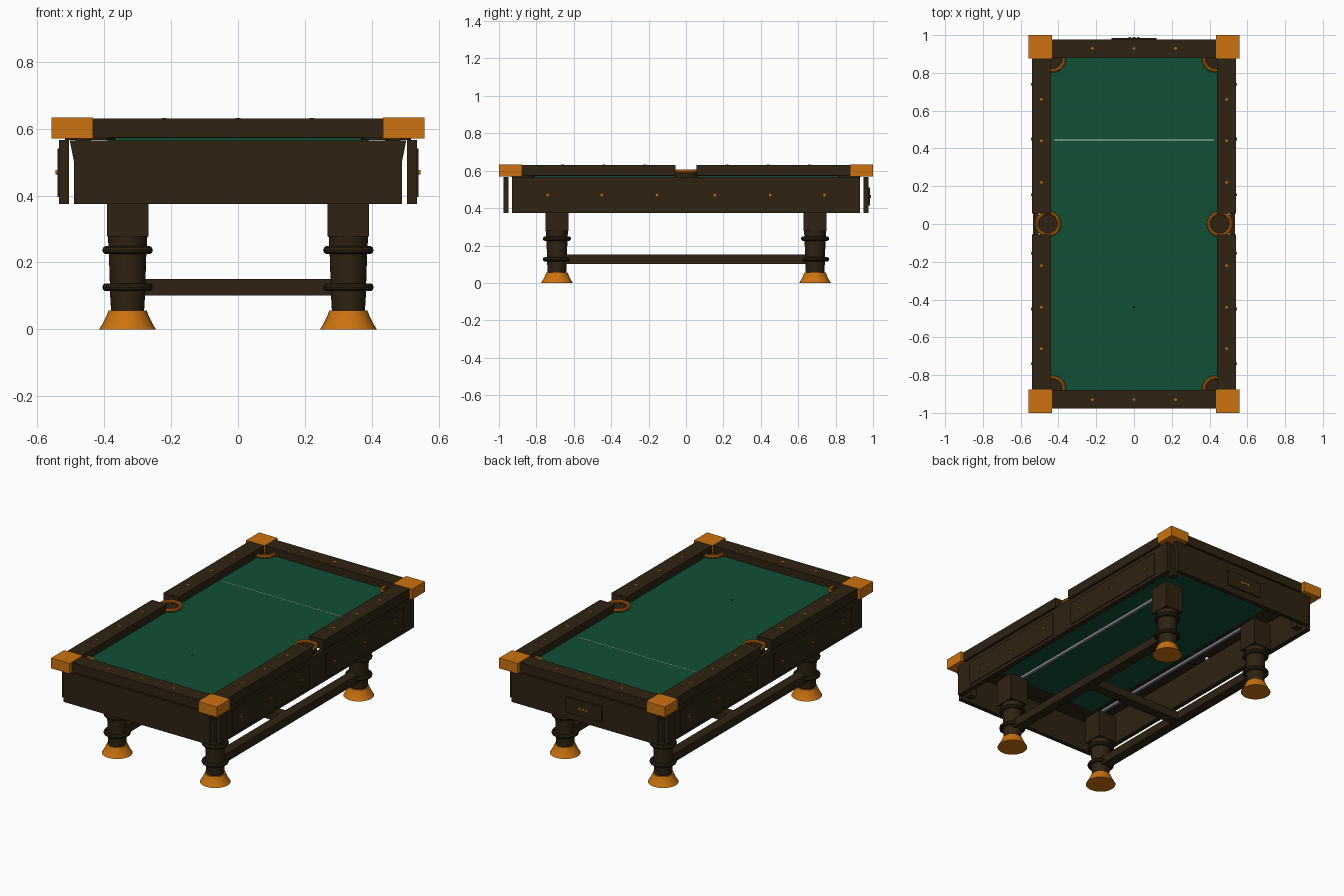
import bpy, bmesh, math
from mathutils import Vector

cube = bpy.data.objects.get("Cube")
if cube:
    bpy.data.objects.remove(cube, do_unlink=True)


def material(name, r, g, b):
    m = bpy.data.materials.new(name)
    m.diffuse_color = (r, g, b, 1)
    m.use_nodes = True
    bsdf = next(n for n in m.node_tree.nodes if n.type == 'BSDF_PRINCIPLED')
    bsdf.inputs["Base Color"].default_value = (r, g, b, 1)
    bsdf.inputs["Roughness"].default_value = 0.6
    return m


WOOD = material("dark wood", 0.028, 0.016, 0.006)
BRASS = material("orange brass", 0.60, 0.17, 0.005)
CLOTH = material("green cloth", 0.005, 0.080, 0.036)
CHALK = material("chalk white", 0.6, 0.65, 0.6)
STEEL = material("grey steel", 0.25, 0.25, 0.30)
SPOT = material("black spot", 0.005, 0.005, 0.005)


def finish(name, bm, mat, smooth=False):
    bmesh.ops.recalc_face_normals(bm, faces=bm.faces)
    me = bpy.data.meshes.new(name)
    bm.to_mesh(me)
    bm.free()
    me.materials.append(mat)
    ob = bpy.data.objects.new(name, me)
    bpy.context.collection.objects.link(ob)
    if smooth:
        bpy.ops.object.select_all(action='DESELECT')
        ob.select_set(True)
        bpy.context.view_layer.objects.active = ob
        bpy.ops.object.shade_smooth_by_angle(angle=math.radians(35))
    return ob


def box(name, xs, ys, zs, mat):
    """Box from its x, y and z ranges."""
    bm = bmesh.new()
    bmesh.ops.create_cube(bm, size=1)
    for v in bm.verts:
        v.co = Vector([(r[0] + r[1]) / 2 + c * (r[1] - r[0])
                       for c, r in zip(v.co, (xs, ys, zs))])
    return finish(name, bm, mat)


def span(a, b, s):
    return (a, b) if s > 0 else (-b, -a)


def lathe(name, profile, centre, mat, axis='Z', closed=False, steps=32):
    """Turn (radius, height) points about an axis through centre."""
    bm = bmesh.new()
    vs = [bm.verts.new((r, 0, z)) for r, z in profile]
    es = [bm.edges.new(p) for p in zip(vs, vs[1:])]
    if closed:
        es.append(bm.edges.new((vs[-1], vs[0])))
    bmesh.ops.spin(bm, geom=vs + es, cent=(0, 0, 0), axis=(0, 0, 1),
                   angle=math.tau, steps=steps)
    bmesh.ops.remove_doubles(bm, verts=bm.verts, dist=1e-5)
    for v in bm.verts:
        x, y, z = v.co
        v.co = Vector(centre) + Vector({'X': (z, x, y), 'Y': (x, z, y),
                                        'Z': (x, y, z)}[axis])
    return finish(name, bm, mat, True)


def ring(name, radius, tube, centre, mat):
    pts = [(radius + tube * math.cos(a), tube * math.sin(a))
           for a in (math.tau * i / 10 for i in range(10))]
    return lathe(name, pts, centre, mat, closed=True)


def disc(name, radius, height, centre, mat, axis='Z', steps=16):
    h = height / 2
    return lathe(name, [(0, -h), (radius, -h), (radius, h), (0, h)],
                 centre, mat, axis, steps=steps)


# Playing bed, cloth and markings
box("bed_slab", (-.39, .39), (-.83, .83), (.564, .576), CLOTH)
box("cloth", (-.445, .445), (-.885, .885), (.576, .585), CLOTH)
box("head_line", (-.42, .42), (.443, .447), (.584, .586), CHALK)
disc("foot_spot", .006, .002, (0, -.44, .5855), SPOT)

# Rails, caps, aprons and corner posts
TOP = .631
for s in (-1, 1):
    end = "back" if s > 0 else "front"
    side = "left" if s > 0 else "right"
    box(end + "_rail", (-.435, .435), span(.88, .978, s), (.573, TOP), WOOD)
    box(end + "_rail_base", (-.435, .435), span(.83, .90, s), (.572, .577), WOOD)

    # End apron flares outward just below its top corners
    bm = bmesh.new()
    half = [(.49, .375), (.49, .50), (.503, .565)]
    outline = half + [(-x, z) for x, z in reversed(half)]
    face = bm.faces.new([bm.verts.new((x, s * .95, z)) for x, z in outline])
    out = bmesh.ops.extrude_face_region(bm, geom=[face])
    for v in out["geom"]:
        if isinstance(v, bmesh.types.BMVert):
            v.co.y = s * .976
    finish(end + "_apron", bm, WOOD)

    box(side + "_apron", span(.505, .535, s), (-.93, .93), (.375, .566), WOOD)
    for t in (-1, 1):
        tag = f"{end}_{'left' if t > 0 else 'right'}"
        box("corner_cap_" + tag, span(.433, .558, t), span(.876, 1, s),
            (.57, TOP + .002), BRASS)
        box("corner_post_" + tag, span(.44, .485, t), span(.88, .925, s),
            (.375, .572), WOOD)
        box("side_rail_" + tag, span(.44, .54, t), span(.055, .88, s),
            (.573, TOP), WOOD)
        box("side_rail_base_" + tag, span(.39, .45, t), span(.055, .88, s),
            (.572, .577), WOOD)
        box("side_panel_" + tag, span(.535, .54, t), span(.08, .82, s),
            (.395, .54), WOOD)
        # Sights on the side rails and knobs on the panels
        for y in (.22, .44, .66):
            disc("sight_" + tag, .007, .003, (t * .49, s * y, TOP), BRASS)
        for y in (.155, .45, .74):
            disc("panel_knob_" + tag, .007, .010, (t * .541, s * y, .47), BRASS, 'X')
    for x in (-.22, 0, .22):
        disc(end + "_sight", .007, .003, (x, s * .93, TOP), BRASS)

# Back plate with three studs
box("back_plate", (-.12, .12), (.976, .985), (.415, .51), WOOD)
for x in (-.022, 0, .022):
    disc("back_plate_stud", .007, .008, (x, .986, .462), BRASS, 'Y')

# Pockets: brass ring over a wooden cup
for t in (-1, 1):
    for y in (-.872, 0, .872):
        x = t * (.455 if y == 0 else .43)
        ring("pocket_ring", .059, .010, (x, y, .597), BRASS)
        disc("pocket_cup", .062, .024, (x, y, .578), WOOD, steps=32)

# Turned legs with square heads, collars and flared feet
for sx in (-1, 1):
    for sy in (-1, 1):
        x, y = sx * .33, sy * .69
        box("leg_head", (x - .062, x + .062), (y - .062, y + .062), (.277, .44), WOOD)
        lathe("leg_column", [(0, .05), (.049, .05), (.053, .115), (.053, .135),
                             (.056, .225), (.057, .245), (.059, .278), (0, .278)],
              (x, y, 0), WOOD)
        for z in (.126, .237):
            ring("leg_collar", .063, .0125, (x, y, z), WOOD)
        lathe("leg_foot", [(0, 0), (.085, 0), (.075, .016), (.063, .040),
                           (.057, .056), (0, .056)], (x, y, 0), BRASS)
    # Long stretcher and ball rail of each side
    box("long_stretcher", (sx * .33 - .03, sx * .33 + .03), (-.69, .69),
        (.102, .152), WOOD)
    box("ball_rail", (sx * .3 - .008, sx * .3 + .008), (-.72, .72),
        (.44, .456), STEEL)
box("cross_stretcher", (-.33, .33), (-.03, .03), (.101, .151), WOOD)
